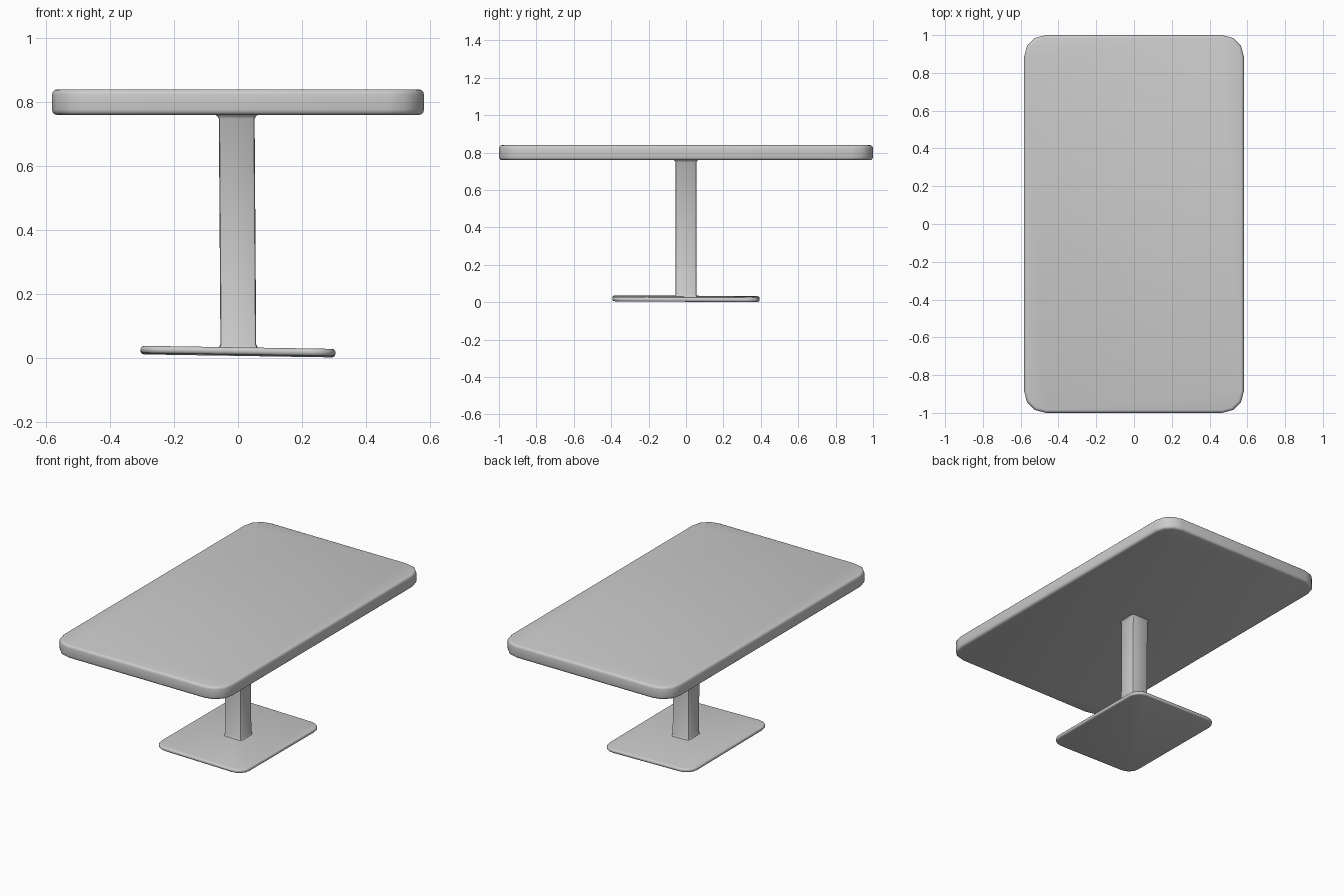
import bpy, bmesh, math

if "Cube" in bpy.data.objects:
    bpy.data.objects.remove(bpy.data.objects["Cube"])


def rounded_rect(hx, hy, r, segs):
    """Outline of a rectangle with rounded corners."""
    pts = []
    for k, (sx, sy) in enumerate([(1, 1), (-1, 1), (-1, -1), (1, -1)]):
        for i in range(segs + 1):
            a = math.pi / 2 * (k + i / segs)
            pts.append((sx * (hx - r) + r * math.cos(a),
                        sy * (hy - r) + r * math.sin(a)))
    return pts


def loft(name, hx, hy, r, segs, levels, angle=35):
    """Stack rounded rectangles; levels are (z, outward offset, x shift)."""
    bm = bmesh.new()
    rings = []
    for z, off, dx in levels:
        outline = rounded_rect(hx + off, hy + off, r + off, segs)
        rings.append([bm.verts.new((x + dx, y, z)) for x, y in outline])
    for a, b in zip(rings, rings[1:]):
        for i in range(len(a)):
            j = (i + 1) % len(a)
            bm.faces.new((a[i], a[j], b[j], b[i]))
    bm.faces.new(rings[0][::-1])
    bm.faces.new(rings[-1])
    mesh = bpy.data.meshes.new(name)
    bm.to_mesh(mesh)
    bm.free()
    ob = bpy.data.objects.new(name, mesh)
    bpy.context.collection.objects.link(ob)
    bpy.ops.object.select_all(action='DESELECT')
    ob.select_set(True)
    bpy.context.view_layer.objects.active = ob
    bpy.ops.object.shade_smooth_by_angle(angle=math.radians(angle))
    return ob


def slab_levels(z0, z1, bevel, steps=3):
    """Levels for a slab whose rims are rounded by the bevel radius."""
    arc = [(bevel * (1 - math.sin(t)), bevel * (math.cos(t) - 1))
           for t in [math.pi / 2 * (1 - i / steps) for i in range(steps + 1)]]
    low = [(z0 + d, off, 0) for d, off in arc]
    high = [(z1 - d, off, 0) for d, off in reversed(arc)]
    return low + high


# Table top
loft("table_top", 0.582, 1.0, 0.115, 3, slab_levels(0.76, 0.84, 0.016))

# Pedestal column, leaning slightly, with small flares at both ends
loft("column", 0.056, 0.055, 0.008, 2, [
    (0.025, 0.008, 0.001), (0.032, 0.005, 0.001), (0.042, 0.0, 0.001),
    (0.748, 0.0, -0.004), (0.756, 0.005, -0.004), (0.762, 0.012, -0.004)])

# Thin foot plate, slightly tilted
base = loft("base_plate", 0.305, 0.393, 0.075, 4,
            slab_levels(-0.0115, 0.0115, 0.01))
base.location.z = 0.019
base.rotation_euler = (-0.005, 0.016, 0)
